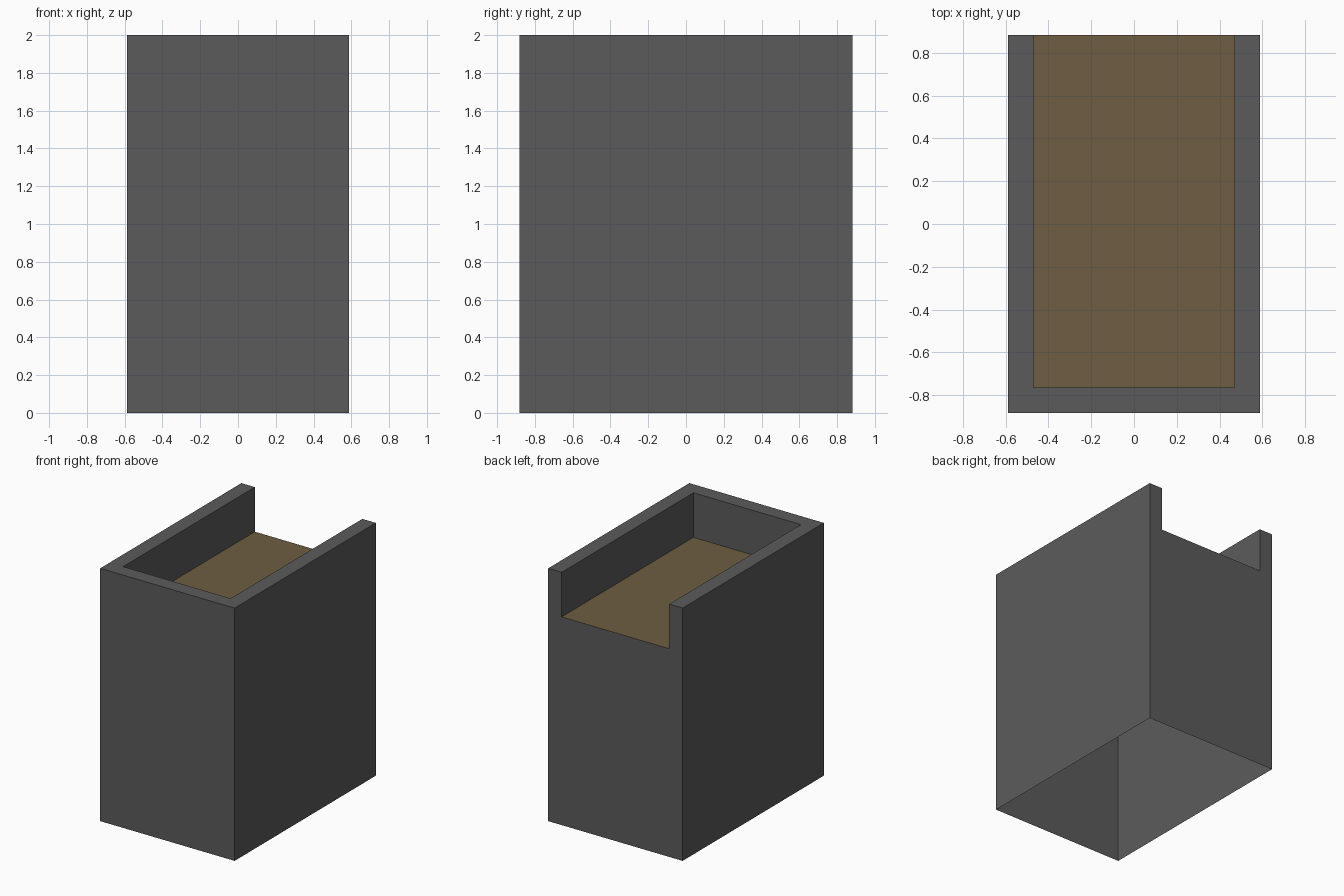
import bpy, bmesh

if "Cube" in bpy.data.objects:
    bpy.data.objects.remove(bpy.data.objects["Cube"])

U = 2 / 17                      # base unit: body is 10 x 15 x 17 units
HX, HY, TOP = 5 * U, 7.5 * U, 17 * U
IX, IY = 4 * U, -6.5 * U        # inner pocket limits
FLOOR = 14 * U


def material(name, rgb):
    m = bpy.data.materials.new(name)
    m.diffuse_color = (*rgb, 1)
    m.use_nodes = True
    m.node_tree.nodes["Principled BSDF"].inputs["Base Color"].default_value = m.diffuse_color
    return m


def sheet(name, faces, mat):
    """Object made of single-sided faces, corners welded."""
    bm = bmesh.new()
    for f in faces:
        bm.faces.new([bm.verts.new(p) for p in f])
    bmesh.ops.remove_doubles(bm, verts=bm.verts, dist=1e-5)
    me = bpy.data.meshes.new(name)
    bm.to_mesh(me)
    bm.free()
    me.materials.append(mat)
    ob = bpy.data.objects.new(name, me)
    bpy.context.collection.objects.link(ob)
    return ob


def wall(a, b, z0, z1):
    """Vertical quad from a to b, facing right of the travel direction."""
    return [(*a, z0), (*b, z0), (*b, z1), (*a, z1)]


grey = material("dark grey", (0.105, 0.105, 0.105))
brown = material("brown", (0.157, 0.111, 0.054))

# U-shaped rim outline, counter-clockwise from above
rim = [(-HX, HY), (-HX, -HY), (HX, -HY), (HX, HY),
       (IX, HY), (IX, IY), (-IX, IY), (-IX, HY)]

# Outer shell, open underneath: left, front, right walls at full height
faces = [wall(rim[i], rim[i + 1], 0, TOP) for i in range(3)]
# Back wall with the notch cut out of its top edge
back = [(HX, 0), (-HX, 0), (-HX, TOP), (-IX, TOP),
        (-IX, FLOOR), (IX, FLOOR), (IX, TOP), (HX, TOP)]
faces.append([(x, HY, z) for x, z in back])
# Pocket walls
faces += [wall(rim[i], rim[i + 1], FLOOR, TOP) for i in range(4, 7)]
# Flat top of the rim
faces.append([(x, y, TOP) for x, y in rim])
sheet("casing", faces, grey)

# Brown pocket floor
sheet("pocket_floor", [[(-IX, IY, FLOOR), (IX, IY, FLOOR),
                        (IX, HY, FLOOR), (-IX, HY, FLOOR)]], brown)
